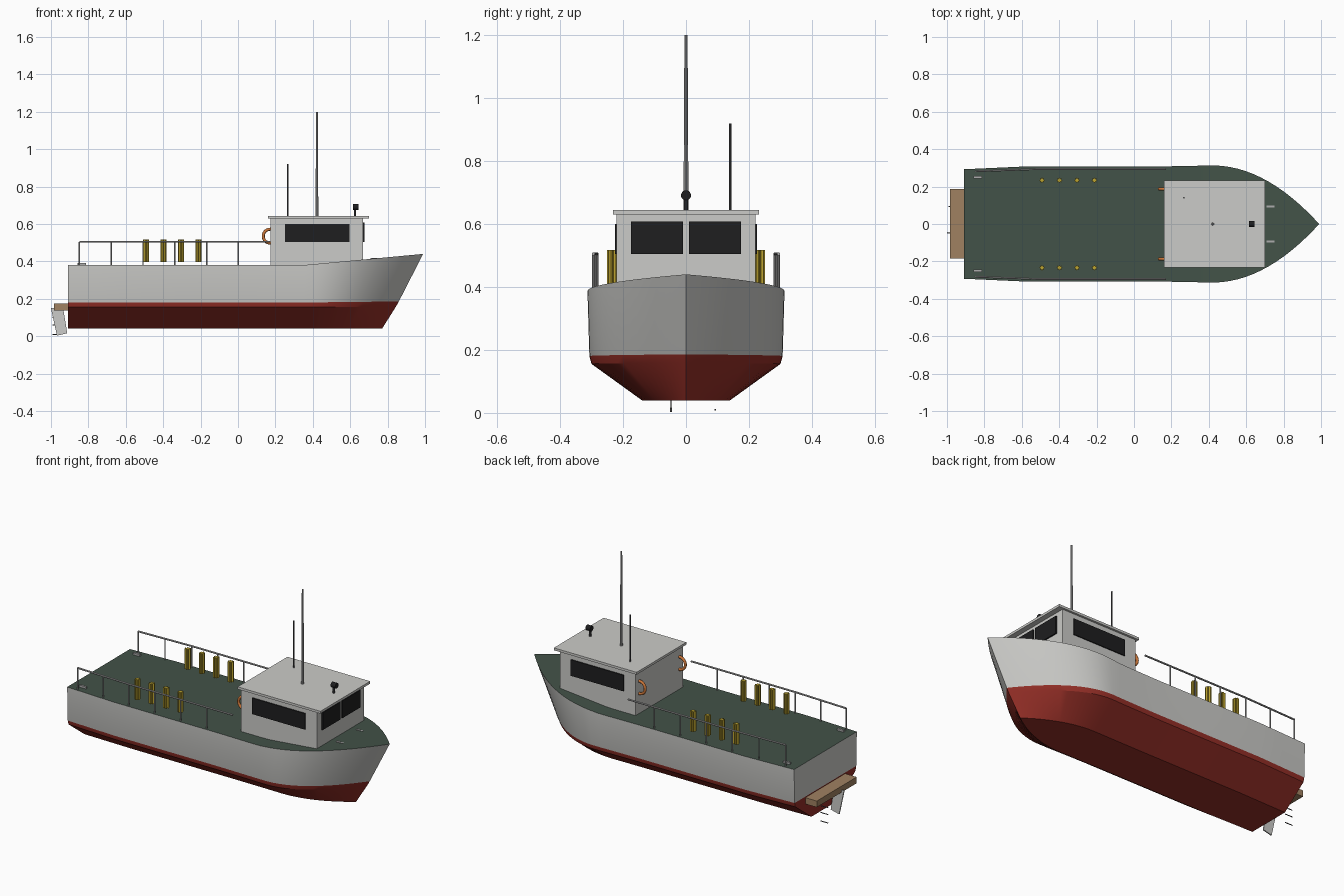
import bpy, bmesh, math
from mathutils import Vector

if "Cube" in bpy.data.objects:
    bpy.data.objects.remove(bpy.data.objects["Cube"])


def material(name, r, g, b):
    m = bpy.data.materials.new(name)
    m.use_nodes = True
    m.diffuse_color = (r, g, b, 1)
    m.node_tree.nodes["Principled BSDF"].inputs["Base Color"].default_value = (r, g, b, 1)
    return m


WHITE = material("off white paint", 0.6, 0.6, 0.58)
RED = material("red bottom paint", 0.3, 0.028, 0.02)
GREEN = material("dark green deck", 0.055, 0.085, 0.065)
GLASS = material("dark glass", 0.013, 0.013, 0.014)
STEEL = material("grey steel", 0.42, 0.42, 0.42)
DARK = material("dark grey metal", 0.07, 0.07, 0.075)
YELLOW = material("yellow fender", 0.52, 0.38, 0.03)
ORANGE = material("orange ring", 0.6, 0.18, 0.04)
WOOD = material("tan wood", 0.35, 0.22, 0.12)


def finish(bm, name, *mats, smooth=False):
    bmesh.ops.recalc_face_normals(bm, faces=bm.faces)
    me = bpy.data.meshes.new(name)
    bm.to_mesh(me)
    bm.free()
    for m in mats:
        me.materials.append(m)
    ob = bpy.data.objects.new(name, me)
    bpy.context.collection.objects.link(ob)
    if smooth:
        bpy.ops.object.select_all(action='DESELECT')
        ob.select_set(True)
        bpy.context.view_layer.objects.active = ob
        bpy.ops.object.shade_smooth_by_angle(angle=math.radians(25))
    return ob


def box(name, lo, hi, mat):
    bm = bmesh.new()
    bmesh.ops.create_cube(bm, size=1)
    lo, hi = Vector(lo), Vector(hi)
    for v in bm.verts:
        v.co = (lo + hi) / 2 + v.co * (hi - lo)
    return finish(bm, name, mat)


def rod(name, a, b, r1, mat, r2=None, sides=10):
    a, b = Vector(a), Vector(b)
    bm = bmesh.new()
    bmesh.ops.create_cone(bm, cap_ends=True, segments=sides, radius1=r1,
                          radius2=r1 if r2 is None else r2, depth=(b - a).length)
    turn = (b - a).to_track_quat('Z', 'Y')
    for v in bm.verts:
        v.co = (a + b) / 2 + turn @ v.co
    return finish(bm, name, mat, smooth=sides > 8)


def prism(name, outline, offset, mat):
    bm = bmesh.new()
    face = bm.faces.new([bm.verts.new(p) for p in outline])
    new = bmesh.ops.extrude_face_region(bm, geom=[face])["geom"]
    bmesh.ops.translate(bm, vec=offset, verts=[v for v in new if isinstance(v, bmesh.types.BMVert)])
    return finish(bm, name, mat)


# Hull: each level is height, half width and stem position
LEVELS = [(0.04, 0.14, 0.77), (0.155, 0.3, 0.845), (0.18, 0.307, 0.86), (0.38, 0.313, 0.99)]
AFT, SHOULDER, BLEND, TIP = -0.91, 0.42, 0.3, 0.99


def beam(x):
    if x > SHOULDER:
        return 1 - ((x - SHOULDER) / (TIP - SHOULDER)) ** 2
    if x < -0.6:
        return 0.98 - 0.045 * (-0.6 - x) / 0.31
    return 0.98 + 0.02 * max(0, (x - 0.1) / 0.32)


def hull_point(x, level, side):
    z, width, stem = LEVELS[level]
    rise = max(0, (x - 0.35) / (TIP - 0.35))
    z += (0, 0.004, 0.006, 0.06)[level] * rise
    if x > BLEND:
        x2 = BLEND + (x - BLEND) * (stem - BLEND) / (TIP - BLEND)
    else:
        x2 = x
    return (x2, side * width * beam(x), z)


stations = [AFT, -0.75, -0.6, -0.2, 0.1, 0.2, 0.3, 0.36, SHOULDER]
stations += [SHOULDER + (TIP - SHOULDER) * math.sin(i * math.pi / 40) for i in range(1, 21)]
bm = bmesh.new()
top = len(LEVELS) - 1
rings = [{(k, s): bm.verts.new(hull_point(x, k, s)) for k in range(top + 1) for s in (1, -1)}
         for x in stations]


def quad(verts, mat):
    bm.faces.new(verts).material_index = mat


for p, q in zip(rings, rings[1:]):
    for k in range(top):
        for s in (1, -1):
            quad((p[k, s], q[k, s], q[k + 1, s], p[k + 1, s]), 0 if k == top - 1 else 1)
    quad((p[top, 1], q[top, 1], q[top, -1], p[top, -1]), 2)
    quad((p[0, 1], q[0, 1], q[0, -1], p[0, -1]), 1)
for k in range(top):
    r = rings[0]
    quad((r[k, 1], r[k + 1, 1], r[k + 1, -1], r[k, -1]), 0 if k == top - 1 else 1)
bmesh.ops.remove_doubles(bm, verts=bm.verts, dist=1e-4)
finish(bm, "hull", WHITE, RED, GREEN, smooth=True)

# Wheelhouse with roof and windows
box("cabin", (0.175, -0.22, 0.37), (0.668, 0.22, 0.632), WHITE)
box("cabin_roof", (0.16, -0.232, 0.63), (0.7, 0.232, 0.644), WHITE)
for side, tag in ((1, "left"), (-1, "right")):
    y = sorted((side * 0.219, side * 0.226))
    box("side_window_" + tag, (0.25, y[0], 0.505), (0.595, y[1], 0.6), GLASS)
    y = sorted((side * 0.01, side * 0.175))
    box("front_window_" + tag, (0.667, y[0], 0.505), (0.676, y[1], 0.608), GLASS)

# Mast, antenna and searchlight
rod("mast", (0.422, 0, 0.64), (0.422, 0, 1.2), 0.008, STEEL, 0.005)
rod("antenna", (0.267, 0.14, 0.64), (0.267, 0.14, 0.92), 0.004, DARK)
rod("searchlight_post", (0.625, 0, 0.64), (0.625, 0, 0.685), 0.006, DARK)
rod("searchlight", (0.615, 0, 0.691), (0.645, 0, 0.691), 0.016, GLASS, sides=16)

for side, tag in ((1, "left"), (-1, "right")):
    # Lifebuoy standing on the aft cabin wall
    bpy.ops.mesh.primitive_torus_add(major_radius=0.037, minor_radius=0.008, major_segments=28,
                                     minor_segments=10, location=(0.172, side * 0.187, 0.535),
                                     rotation=(math.pi / 2, 0, 0))
    ring = bpy.context.object
    ring.name = "lifebuoy_" + tag
    ring.data.materials.append(ORANGE)
    bpy.ops.object.shade_smooth_by_angle(angle=math.radians(50))

    # Rail following the deck edge
    posts = [(-0.848 + 0.17 * i, side * min(0.294, 0.282 + 0.006 * i)) for i in range(7)]
    for i, (x, y) in enumerate(posts):
        if i < 6:
            rod("rail_post_" + tag, (x, y, 0.375), (x, y, 0.505), 0.004, STEEL)
            rod("top_rail_" + tag, (x, y, 0.505), (*posts[i + 1], 0.505), 0.005, STEEL)

    # Fluted fenders
    for i in range(4):
        cx, cy = -0.492 + 0.0935 * i, side * 0.234
        star = []
        for j in range(16):
            r, a = (0.009 if j % 2 else 0.017), j * math.pi / 8
            star.append((cx + r * math.cos(a), cy + r * math.sin(a), 0.398))
        prism("fender_" + tag, star, (0, 0, 0.12), YELLOW)

    # Mooring cleats
    for where, x, y, z in (("stern", -0.835, 0.25, 0.378), ("bow", 0.73, 0.093, 0.405)):
        box(where + "_cleat_" + tag, (x - 0.022, side * y - 0.006, z),
            (x + 0.022, side * y + 0.006, z + 0.014), STEEL)

# Stern platform, rudder and thin shafts
box("stern_platform", (-0.985, -0.184, 0.137), (-0.905, 0.188, 0.174), WOOD)
prism("rudder", [(-1, -0.051, 0.15), (-0.935, -0.051, 0.15), (-0.913, -0.051, 0.016),
                 (-0.968, -0.051, 0.003)], (0, 0.007, 0), WHITE)
for z in (0.01, 0.06, 0.1):
    rod("stern_shaft", (-0.992, 0.093, z), (-0.945, 0.093, z), 0.0025, DARK)
